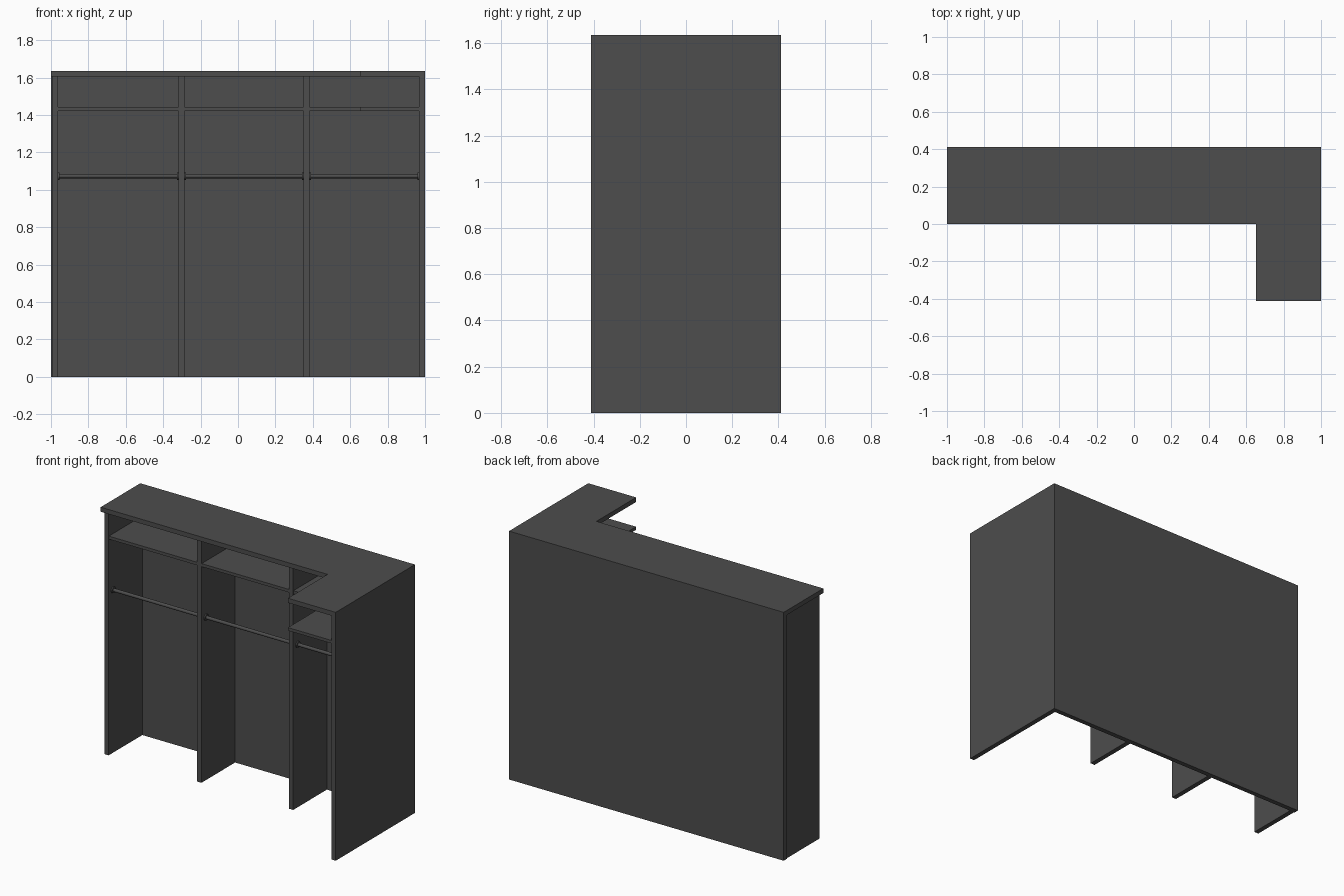
import bpy, bmesh
from math import pi

if "Cube" in bpy.data.objects:
    bpy.data.objects.remove(bpy.data.objects["Cube"])

BACK, FRONT, Y_BAY = 0.412, -0.412, 0.03   # depth limits and front of the bays
H, T = 1.635, 0.032                        # total height, board thickness
Z_TOP = H - 0.03                           # underside of the top

# Dark finish shared by all parts
dark = bpy.data.materials.new("dark_grey")
dark.diffuse_color = (0.075, 0.075, 0.075, 1)
dark.use_nodes = True
dark.node_tree.nodes["Principled BSDF"].inputs["Base Color"].default_value = dark.diffuse_color


def slab(name, outline, z0, z1):
    """Flat board: an outline extruded from z0 to z1."""
    me = bpy.data.meshes.new(name)
    bm = bmesh.new()
    face = bm.faces.new([bm.verts.new((x, y, z0)) for x, y in outline])
    ext = bmesh.ops.extrude_face_region(bm, geom=[face])
    for v in ext["geom"]:
        if isinstance(v, bmesh.types.BMVert):
            v.co.z = z1
    bmesh.ops.recalc_face_normals(bm, faces=bm.faces)
    bm.to_mesh(me)
    bm.free()
    me.materials.append(dark)
    ob = bpy.data.objects.new(name, me)
    bpy.context.collection.objects.link(ob)
    return ob


def box(name, x0, x1, y0, y1, z0, z1):
    return slab(name, [(x0, y0), (x1, y0), (x1, y1), (x0, y1)], z0, z1)


def l_board(name, x0, x1, y_mid, y_back, z0, z1):
    """L-shaped board with a wing reaching forward on the right."""
    return slab(name, [(x0, y_mid), (0.652, y_mid), (0.652, FRONT), (x1, FRONT),
                       (x1, y_back), (x0, y_back)], z0, z1)


def rod(name, x0, x1, r, y=0.075, z=1.073):
    bpy.ops.mesh.primitive_cylinder_add(vertices=24, radius=r, depth=x1 - x0,
                                        location=((x0 + x1) / 2, y, z),
                                        rotation=(0, pi / 2, 0))
    ob = bpy.context.object
    ob.name = name
    ob.data.materials.append(dark)
    bpy.ops.object.shade_smooth_by_angle()


# Carcass: top, back and long right side
l_board("counter_top", -1, 1, 0.0, BACK, Z_TOP, H)
box("back_panel", -1, 1, BACK - T, BACK, 0, Z_TOP)
box("right_panel", 1 - T, 1, FRONT, BACK - T, 0, Z_TOP)

# Left side and the two dividers
uprights = [-0.995, -0.319, 0.349]
for name, x in zip(("left_panel", "divider_left", "divider_right"), uprights):
    box(name, x, x + T, Y_BAY, BACK - T, 0, Z_TOP)

# Shelf under the top
l_board("upper_shelf", -0.965, 1 - T, Y_BAY + 0.002, BACK - T, 1.422, 1.442)

# Hanging rods with end flanges in each bay
for i, x in enumerate(uprights):
    a = x + T
    b = (uprights + [1 - T])[i + 1]
    rod(f"hanging_rod_{i + 1}", a, b, 0.011)
    rod(f"rod_flange_left_{i + 1}", a, a + 0.008, 0.02)
    rod(f"rod_flange_right_{i + 1}", b - 0.008, b, 0.02)
